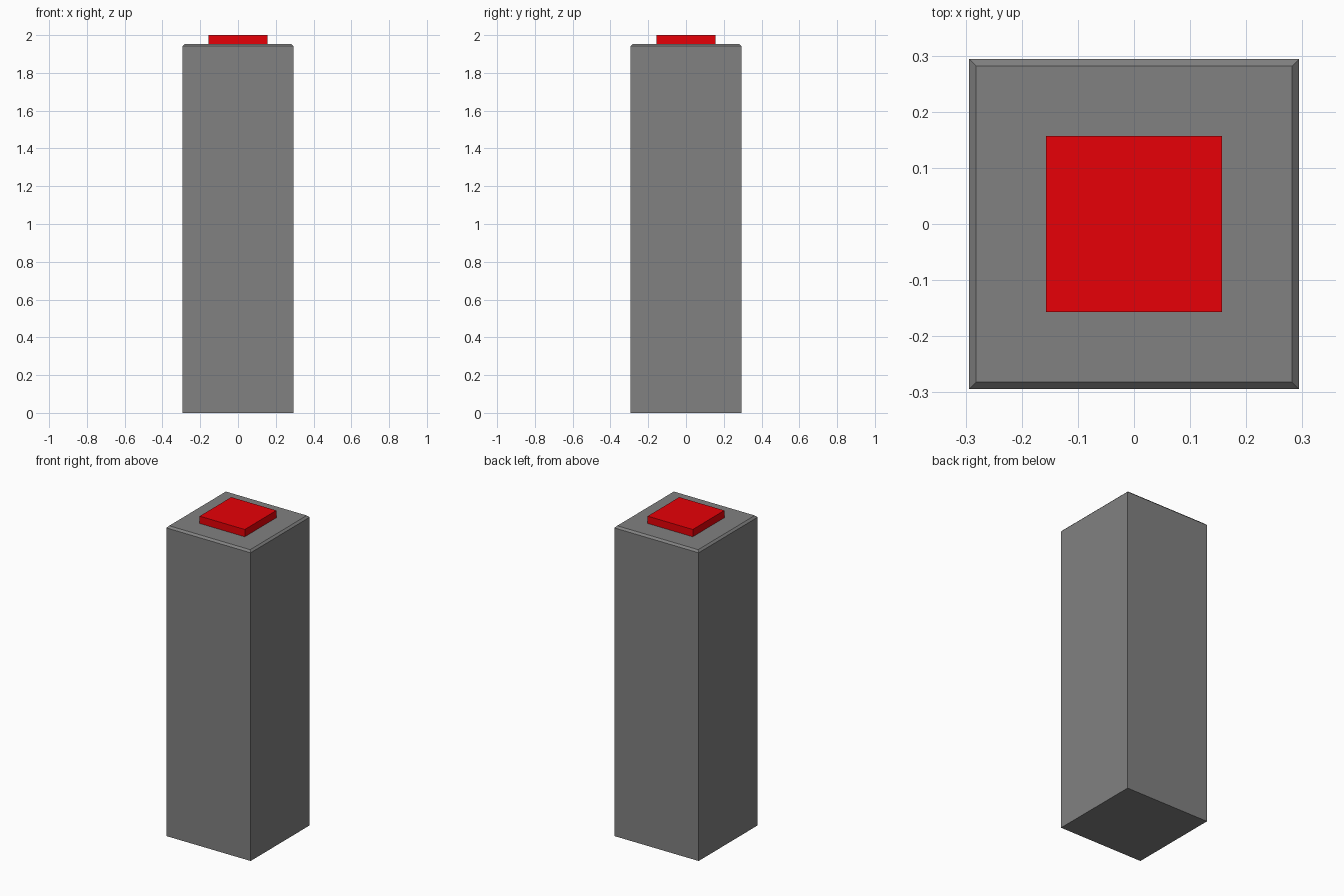
import bpy, bmesh

if "Cube" in bpy.data.objects:
    bpy.data.objects.remove(bpy.data.objects["Cube"])


def box(name, half, z0, z1, color, top_bevel=0.0):
    bm = bmesh.new()
    bmesh.ops.create_cube(bm, size=1)
    for v in bm.verts:
        v.co = (v.co.x * 2 * half, v.co.y * 2 * half, z1 if v.co.z > 0 else z0)
    if top_bevel:
        rim = [e for e in bm.edges if all(v.co.z > z1 - 1e-4 for v in e.verts)]
        bmesh.ops.bevel(bm, geom=rim, offset=top_bevel, segments=1,
                        affect='EDGES')
    mesh = bpy.data.meshes.new(name)
    bm.to_mesh(mesh)
    bm.free()
    mat = bpy.data.materials.new(name + "_color")
    mat.diffuse_color = (*color, 1)
    mat.use_nodes = True
    mat.node_tree.nodes["Principled BSDF"].inputs["Base Color"].default_value = mat.diffuse_color
    mesh.materials.append(mat)
    obj = bpy.data.objects.new(name, mesh)
    bpy.context.collection.objects.link(obj)
    return obj


# Square dark grey pillar with a chamfered top rim
box("pedestal", 0.294, 0.0, 1.954, (0.22, 0.22, 0.22), 0.012)

# Red square button on top
box("button", 0.157, 1.954, 2.0, (0.8, 0.0, 0.002))
